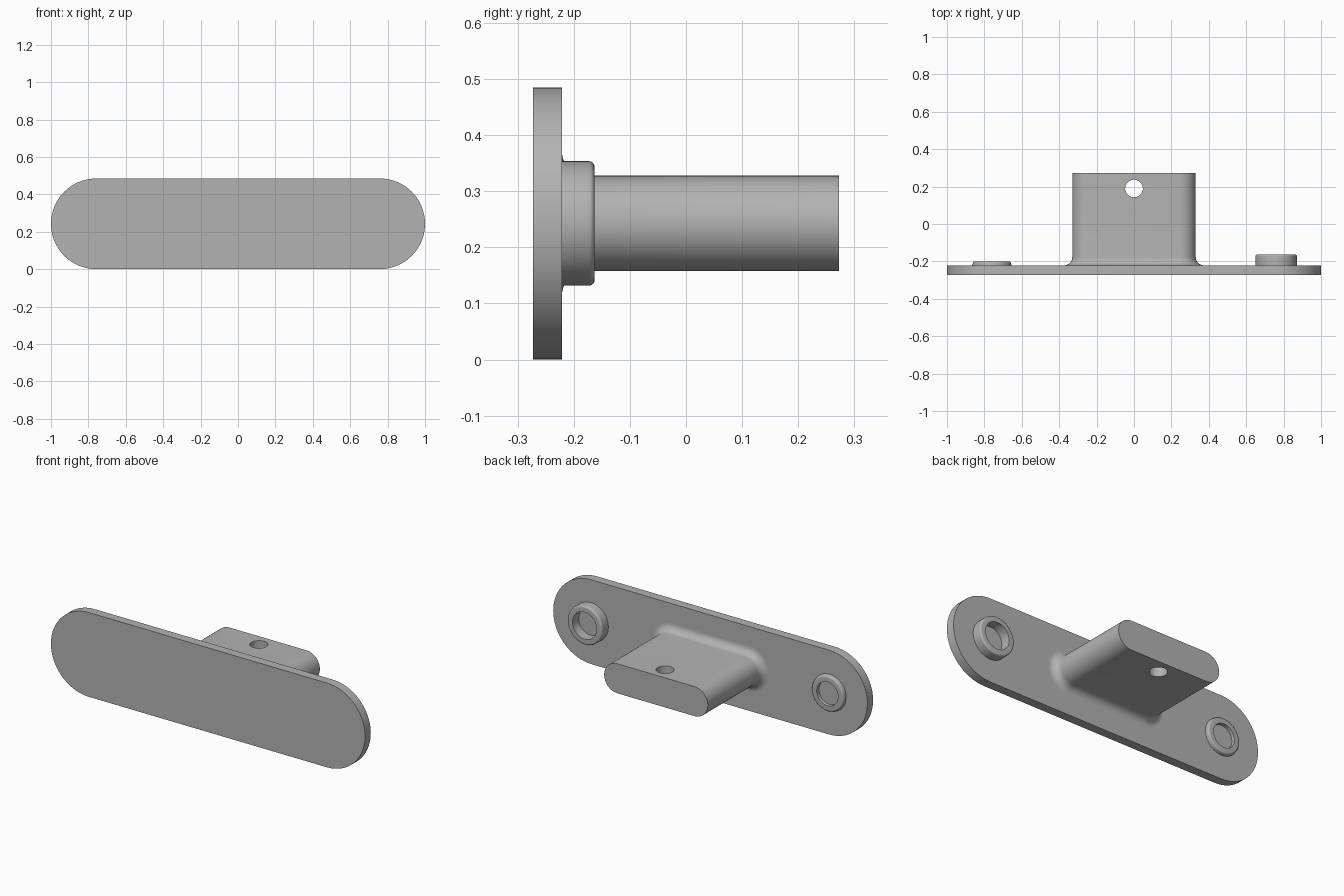
import bpy, bmesh, math
from mathutils import Matrix

cube = bpy.data.objects.get("Cube")
if cube:
    bpy.data.objects.remove(cube, do_unlink=True)

MID = 0.2425                    # height of the centre line
BACK, FACE = -0.273, -0.221     # plate thickness along y
HALF = 0.085                    # half thickness of the tongue

grey = bpy.data.materials.new("plain grey")
grey.use_nodes = True
grey.diffuse_color = (0.45, 0.45, 0.45, 1)
grey.node_tree.nodes["Principled BSDF"].inputs["Base Color"].default_value = (0.45, 0.45, 0.45, 1)


def stadium(straight, radius, steps=32):
    """Rounded slot outline in x and z, centred on the middle line."""
    points = []
    for side in (1, -1):
        for i in range(steps + 1):
            a = math.pi * (i / steps - 0.5)
            points.append((side * (straight + radius * math.cos(a)),
                           MID + side * radius * math.sin(a)))
    return points


def circle(x, radius, steps=64):
    turns = [2 * math.pi * i / steps for i in range(steps)]
    return [(x + radius * math.cos(a), MID + radius * math.sin(a)) for a in turns]


def loft(name, sections):
    """Skin a list of (y, outline) sections and cap both ends."""
    bm = bmesh.new()
    rows = [[bm.verts.new((x, y, z)) for x, z in outline] for y, outline in sections]
    for a, b in zip(rows, rows[1:]):
        for i in range(len(a)):
            j = (i + 1) % len(a)
            bm.faces.new((a[i], a[j], b[j], b[i]))
    bm.faces.new(rows[0])
    bm.faces.new(rows[-1])
    bmesh.ops.recalc_face_normals(bm, faces=bm.faces)
    mesh = bpy.data.meshes.new(name)
    bm.to_mesh(mesh)
    bm.free()
    mesh.materials.append(grey)
    obj = bpy.data.objects.new(name, mesh)
    bpy.context.collection.objects.link(obj)
    return obj


def cut(obj, cutter):
    """Subtract the cutter for good and remove it."""
    cutter.hide_render = True
    mod = obj.modifiers.new("cut", "BOOLEAN")
    mod.operation, mod.solver, mod.object = "DIFFERENCE", "EXACT", cutter
    graph = bpy.context.evaluated_depsgraph_get()
    mesh = bpy.data.meshes.new_from_object(obj.evaluated_get(graph))
    obj.modifiers.clear()
    obj.data = mesh
    bpy.data.objects.remove(cutter, do_unlink=True)


def smooth(obj):
    bpy.ops.object.select_all(action="DESELECT")
    obj.select_set(True)
    bpy.context.view_layer.objects.active = obj
    bpy.ops.object.shade_smooth_by_angle(angle=math.radians(35))


def boss(name, x, outer, inner, top, edge, draft=0.0):
    """Raised collar with a rounded outer rim and a blind bore."""
    sections = [(FACE - 0.01, circle(x, outer)), (FACE, circle(x, outer))]
    for i in range(7):
        a = math.pi / 2 * i / 6
        sections.append((top - edge + edge * math.sin(a),
                         circle(x, outer - draft - edge + edge * math.cos(a))))
    obj = loft(name, sections)
    cut(obj, loft("bore_cutter", [(FACE - 0.05, circle(x, inner)), (top + 0.05, circle(x, inner))]))
    return obj


# Flat mounting plate with round ends
plate = loft("plate", [(y, stadium(1 - MID, MID)) for y in (BACK, FACE)])

# Tongue with a flared fillet where it meets the plate
fillet = 0.043
flare = [(FACE - 0.01, stadium(0.245, HALF + fillet))]
for i in range(11):
    a = math.pi / 2 * i / 10
    flare.append((FACE + fillet * (1 - math.cos(a)),
                  stadium(0.245, HALF + fillet * (1 - math.sin(a)))))
tongue = loft("tongue", flare + [(0.273, stadium(0.245, HALF))])

# Upright pin hole through the tongue
hole = loft("pin_cutter", [(y, circle(0, 0.047)) for y in (-0.2, 0.2)])
hole.data.transform(Matrix.Translation((0, 0.19, MID)) @ Matrix.Rotation(math.pi / 2, 4, "X")
                    @ Matrix.Translation((0, 0, -MID)))
cut(tongue, hole)

# Tall collar on the left, shallow collar on the right
tall = boss("left_collar", 0.76, 0.111, 0.077, -0.163, 0.01)
low = boss("right_collar", -0.76, 0.105, 0.068, -0.2, 0.01, 0.003)

for part in (plate, tongue, tall, low):
    smooth(part)
